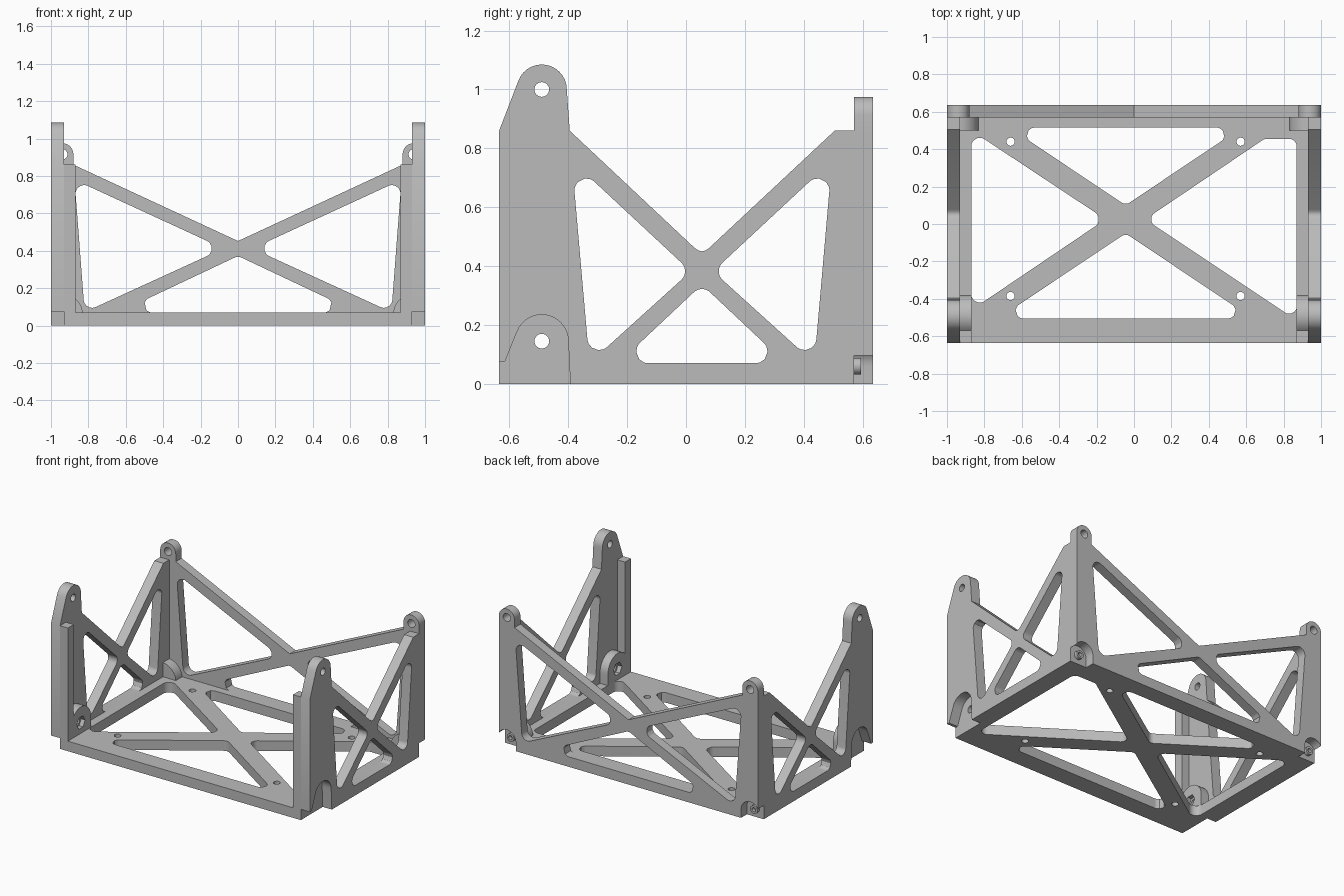
import bpy, bmesh, math
from mathutils import Vector

if "Cube" in bpy.data.objects:
    bpy.data.objects.remove(bpy.data.objects["Cube"])

grey = bpy.data.materials.new("plain grey")
grey.use_nodes = True
grey.diffuse_color = (0.5, 0.5, 0.5, 1)
grey.node_tree.nodes["Principled BSDF"].inputs["Base Color"].default_value = (0.5, 0.5, 0.5, 1)

parts = []


def arc(cx, cy, r, start, end, n=14):
    angles = [math.radians(start + (end - start) * i / n) for i in range(n + 1)]
    return [(cx + r * math.cos(a), cy + r * math.sin(a)) for a in angles]


def circle(cx, cy, r, n=24):
    return arc(cx, cy, r, 0, 360, n)[:-1]


def rounded(points, r=0.04, n=7):
    """Replace every corner of a closed polygon by a fillet of radius r."""
    out = []
    for i, p in enumerate(points):
        p = Vector(p)
        a = (Vector(points[i - 1]) - p).normalized()
        b = (Vector(points[(i + 1) % len(points)]) - p).normalized()
        half = a.angle(b) / 2
        centre = p + (a + b).normalized() * r / math.sin(half)
        u = p + a * r / math.tan(half) - centre
        v = p + b * r / math.tan(half) - centre
        for k in range(n + 1):
            d = u.lerp(v, k / n).normalized() * r
            out.append(tuple(centre + d))
    return out


def mirror(points, c=0.0):
    return [(2 * c - x, y) for x, y in reversed(points)]


def plate(name, axis, low, high, outline, holes=()):
    """Extrude an outline with holes along an axis, from low to high."""
    curve = bpy.data.curves.new(name, "CURVE")
    curve.dimensions = "2D"
    curve.fill_mode = "BOTH"
    curve.extrude = abs(high - low) / 2
    for loop in [outline, *holes]:
        spline = curve.splines.new("POLY")
        spline.points.add(len(loop) - 1)
        for point, (u, v) in zip(spline.points, loop):
            point.co = (u, v, 0, 1)
        spline.use_cyclic_u = True
    temp = bpy.data.objects.new(name + " outline", curve)
    bpy.context.collection.objects.link(temp)
    graph = bpy.context.evaluated_depsgraph_get()
    mesh = bpy.data.meshes.new_from_object(temp.evaluated_get(graph))
    bpy.data.objects.remove(temp)
    bpy.data.curves.remove(curve)
    mid = (low + high) / 2
    for vert in mesh.vertices:
        u, v, w = vert.co
        w += mid
        vert.co = {"x": (w, u, v), "y": (u, w, v), "z": (u, v, w)}[axis]
    bm = bmesh.new()
    bm.from_mesh(mesh)
    bmesh.ops.remove_doubles(bm, verts=bm.verts, dist=0.00005)
    bmesh.ops.recalc_face_normals(bm, faces=bm.faces)
    bm.to_mesh(mesh)
    bm.free()
    mesh.name = name
    mesh.materials.clear()
    mesh.materials.append(grey)
    ob = bpy.data.objects.new(name, mesh)
    bpy.context.collection.objects.link(ob)
    parts.append(ob)
    return ob


def box_outline(x0, x1, y0, y1):
    return [(x0, y0), (x1, y0), (x1, y1), (x0, y1)]


# Base plate with cross bracing and screw holes
base_holes = [
    rounded([(-0.87, 0.5), (-0.87, -0.46), (-0.152, 0.025)], 0.045),
    rounded([(0.87, 0.455), (0.697, 0.455), (0.06, 0.025), (0.87, -0.515)]),
    rounded([(-0.665, 0.515), (-0.045, 0.1), (0.575, 0.515)]),
    rounded([(-0.725, -0.505), (0.635, -0.505), (-0.045, -0.05)]),
]
base_holes += [circle(x, y, 0.022) for x in (-0.66, 0.57) for y in (-0.385, 0.44)]
plate("base_plate", "z", 0, 0.07, box_outline(-0.93, 0.93, -0.635, 0.57), base_holes)

# Back wall with top lugs and lower corner pockets
half = [(0.87, 0)] + arc(0.94, 0.06, 0.07, 180, 31) + [(1, 0.86)]
half += arc(0.94, 0.915, 0.06, 0, 180) + [(0.88, 0.86)]
back_tri = [(-0.874, 0.779), (-0.82, 0.072), (-0.077, 0.412)]
back_holes = [rounded(back_tri, 0.045), rounded(mirror(back_tri), 0.045),
              rounded([(-0.64, 0.07), (0.64, 0.07), (0, 0.372)])]
back_holes += [circle(s * 0.94, 0.915, 0.028) for s in (-1, 1)]
plate("back_wall", "y", 0.57, 0.635, half + [(0, 0.452)] + mirror(half), back_holes)

# Side wall outline: front pocket, front lug, V-shaped top edge
side = [(-0.393, 0)] + arc(-0.49, 0.145, 0.09, 0, 160)
side += [(-0.615, 0.075), (-0.635, 0.075), (-0.635, 0.86)]
side += arc(-0.49, 1.0, 0.085, 160, 0) + [(-0.395, 0.86)]
side += [(0.03, 0.461), (0.042, 0.453), (0.054, 0.45), (0.066, 0.453), (0.078, 0.461)]
side += [(0.505, 0.86), (0.57, 0.86), (0.57, 0)]
side_tri = [(-0.388, 0.758), (-0.328, 0.071), (0.016, 0.382)]
side_holes = [rounded(side_tri), rounded(mirror(side_tri, 0.054)),
              rounded([(-0.23, 0.07), (0.338, 0.07), (0.054, 0.337)]),
              circle(-0.49, 1.0, 0.025)]

# Inner front lug and inner back fin outlines
lug = [(-0.57, 0.07)] + arc(-0.49, 0.145, 0.11, 137, 0) + [(-0.38, 0.07)]
fin = [(0.93, 0)] + arc(0.94, 0.06, 0.11, 95, 180) + [(0.83, 0)]

for s, label in ((1, "left"), (-1, "right")):
    plate(label + "_side_wall", "x", s * 0.93, s * 1.0, side, side_holes)
    plate(label + "_front_flange", "x", s * 0.87, s * 0.93,
          box_outline(-0.635, -0.57, 0.07, 0.86))
    # Lug with a round bore outside and a hexagonal nut seat inside
    plate(label + "_lug_bore", "x", s * 0.90, s * 0.93, lug, [circle(-0.49, 0.145, 0.025)])
    plate(label + "_lug_nut_seat", "x", s * 0.87, s * 0.90, lug,
          [circle(-0.49, 0.145, 0.045, 6)])
    plate(label + "_back_fin", "y", 0.5, 0.57, fin if s > 0 else mirror(fin))
    plate(label + "_back_pin", "y", 0.565, 0.595, circle(s * 0.94, 0.06, 0.028),
          [circle(s * 0.94, 0.06, 0.014)])

# Smooth the rounded corners, keep plate edges sharp
bpy.ops.object.select_all(action="DESELECT")
for ob in parts:
    ob.select_set(True)
bpy.context.view_layer.objects.active = parts[0]
bpy.ops.object.shade_smooth_by_angle(angle=math.radians(30))
